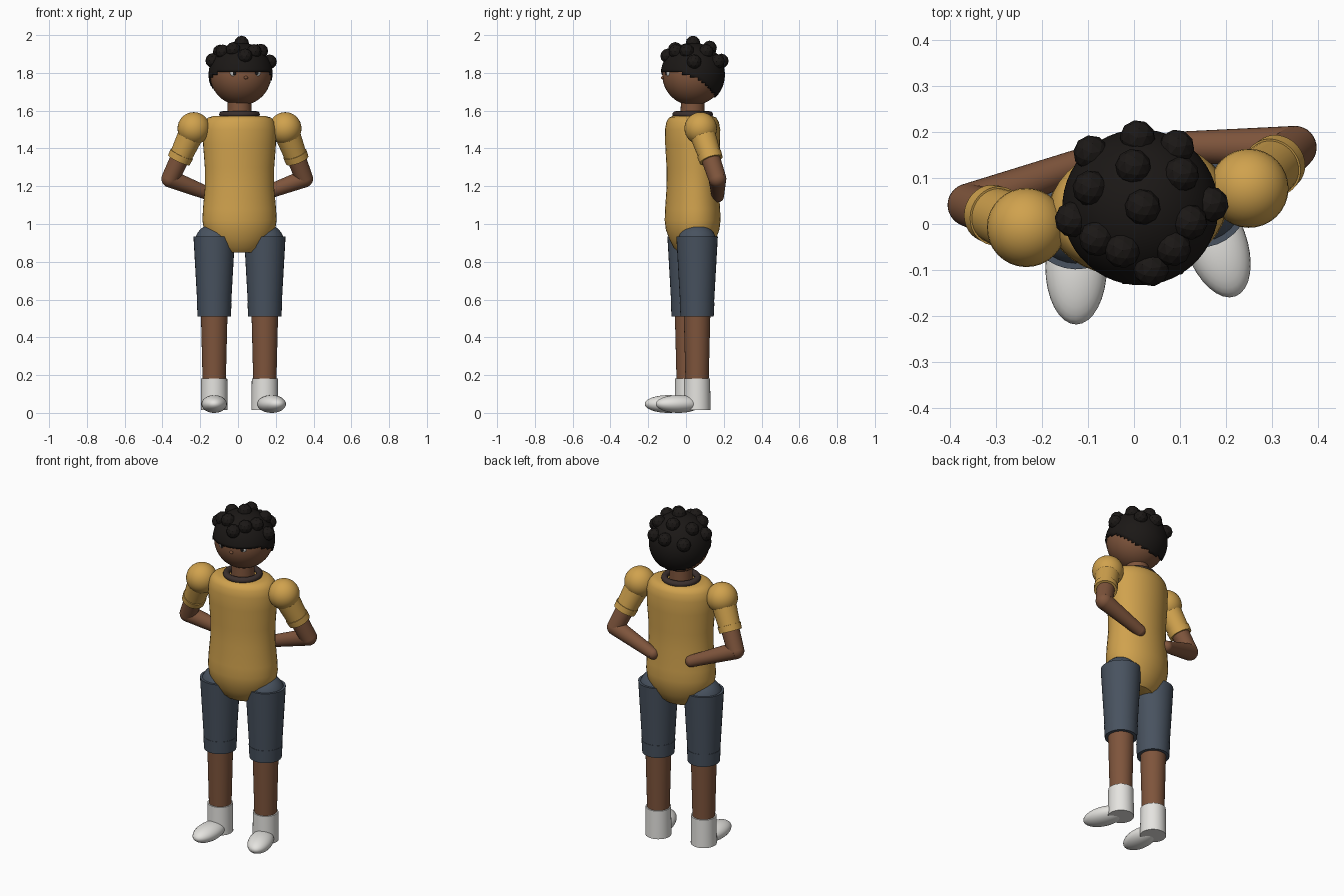
import bpy, bmesh, math
from mathutils import Matrix, Vector

if "Cube" in bpy.data.objects:
    bpy.data.objects.remove(bpy.data.objects["Cube"])

# The whole figure is turned slightly to its side
BODY = Matrix.Translation((0.008, 0.035, 0)) @ Matrix.Rotation(math.radians(10), 4, 'Z')


def material(name, r, g, b):
    m = bpy.data.materials.new(name)
    m.diffuse_color = (r, g, b, 1)
    m.use_nodes = True
    m.node_tree.nodes["Principled BSDF"].inputs["Base Color"].default_value = m.diffuse_color
    return m


SKIN = material("skin", 0.21, 0.09, 0.045)
SHIRT = material("shirt", 0.63, 0.36, 0.075)
SHORTS = material("shorts", 0.065, 0.085, 0.115)
WHITE = material("white", 0.78, 0.77, 0.74)
HAIR = material("hair", 0.011, 0.009, 0.008)
COLLAR = material("collar", 0.045, 0.03, 0.027)


def finish(name, bm, mat, local):
    bmesh.ops.recalc_face_normals(bm, faces=bm.faces)
    mesh = bpy.data.meshes.new(name)
    bm.to_mesh(mesh)
    bm.free()
    mesh.materials.append(mat)
    ob = bpy.data.objects.new(name, mesh)
    bpy.context.collection.objects.link(ob)
    ob.matrix_world = BODY @ local
    return ob


def ball(name, loc, radii, mat, turn=0, seg=32):
    bm = bmesh.new()
    bmesh.ops.create_uvsphere(bm, u_segments=seg, v_segments=seg // 2, radius=1)
    local = Matrix.Translation(loc) @ Matrix.Rotation(turn, 4, 'Z')
    bmesh.ops.scale(bm, vec=radii, verts=bm.verts)
    return finish(name, bm, mat, local)


def lathe(name, profile, mat, local=Matrix(), squash=1.0, closed=False, seg=40):
    """Spin (radius, z) points around z; ends are capped unless closed into a ring."""
    bm = bmesh.new()
    rings = [[bm.verts.new((r * math.cos(a), r * squash * math.sin(a), z))
              for a in (2 * math.pi * i / seg for i in range(seg))] for r, z in profile]
    pairs = list(zip(rings, rings[1:]))
    if closed:
        pairs.append((rings[-1], rings[0]))
    else:
        bm.faces.new(rings[0])
        bm.faces.new(rings[-1])
    for a, b in pairs:
        for i in range(seg):
            j = (i + 1) % seg
            bm.faces.new((a[i], a[j], b[j], b[i]))
    return finish(name, bm, mat, local)


def limb(name, a, b, r1, r2, mat):
    """Tapered cylinder from a to b."""
    a, b = Vector(a), Vector(b)
    d = b - a
    local = Matrix.Translation(a) @ d.to_track_quat('Z', 'Y').to_matrix().to_4x4()
    return lathe(name, [(r1, 0), (r2, d.length)], mat, local, seg=32)


# Torso
lathe("torso", [(0.10, 0.85), (0.135, 0.875), (0.165, 0.92), (0.19, 0.97), (0.198, 1.02),
                (0.195, 1.08), (0.184, 1.2), (0.185, 1.3), (0.194, 1.42), (0.196, 1.5),
                (0.186, 1.54), (0.168, 1.563), (0.14, 1.572)], SHIRT, squash=0.74)

# Neck and collar
limb("neck", (0, 0, 1.55), (0, 0, 1.67), 0.064, 0.062, SKIN)
lathe("collar", [(0.09 + 0.018 * math.cos(t * math.pi / 6), 1.58 + 0.017 * math.sin(t * math.pi / 6))
                 for t in range(12)], COLLAR, closed=True)

# Head
HEAD = Vector((0.006, 0, 1.79))
ball("head", HEAD, (0.162,) * 3, SKIN, seg=48)
for s, side in ((-1, "right"), (1, "left")):
    ball(f"{side}_eye", HEAD + Vector((s * 0.062, -0.141, 0.012)), (0.02, 0.014, 0.022), WHITE, seg=16)
    ball(f"{side}_pupil", HEAD + Vector((s * 0.060, -0.153, 0.01)), (0.009, 0.006, 0.012), HAIR, seg=16)
ball("nose", HEAD + Vector((0, -0.16, -0.015)), (0.011, 0.011, 0.009), SKIN, seg=16)

# Hair cap with jagged hairline that drops toward the back
bm = bmesh.new()
bmesh.ops.create_uvsphere(bm, u_segments=48, v_segments=36, radius=0.17)
low = []
for f in bm.faces:
    c = f.calc_center_median()
    if c.z < 0.018 - 1.7 * (c.y + 0.16) ** 2:
        low.append(f)
bmesh.ops.delete(bm, geom=low, context='FACES')
cap = finish("hair_cap", bm, HAIR, Matrix.Translation(HEAD))
cap.modifiers.new("thickness", 'SOLIDIFY').thickness = 0.012

# Hair curls, placed on the cap from (x, y) offsets
curls = [(0, 0.09), (0.005, 0), (-0.085, 0.135), (-0.10, 0.06), (0.10, 0.115), (0.10, 0.055),
         (-0.15, 0.0), (0.152, -0.02), (-0.055, -0.085), (0.055, -0.10), (0.0, -0.135),
         (-0.105, -0.05), (0.10, -0.05), (0.02, 0.15)]
for i, (x, y) in enumerate(curls):
    bm = bmesh.new()
    bmesh.ops.create_icosphere(bm, subdivisions=2, radius=0.039)
    z = math.sqrt(max(0.168 ** 2 - x * x - y * y, 0.003))
    finish(f"hair_curl_{i + 1}", bm, HAIR, Matrix.Translation(HEAD + Vector((x, y, z))))

for s, side in ((-1, "right"), (1, "left")):
    # Arm with puffed sleeve, hand resting behind the back
    shoulder = Vector((s * 0.246, 0, 1.506))
    elbow = Vector((s * 0.36, 0.07, 1.24))
    hand = Vector((s * 0.115, 0.115, 1.148))
    ball(f"{side}_shoulder", shoulder, (0.086,) * 3, SHIRT)
    limb(f"{side}_sleeve", shoulder, shoulder.lerp(elbow, 0.6), 0.07, 0.059, SHIRT)
    limb(f"{side}_sleeve_cuff", shoulder.lerp(elbow, 0.51), shoulder.lerp(elbow, 0.63), 0.065, 0.063, SHIRT)
    limb(f"{side}_upper_arm", shoulder, elbow, 0.055, 0.047, SKIN)
    ball(f"{side}_elbow", elbow, (0.047,) * 3, SKIN)
    limb(f"{side}_forearm", elbow, hand, 0.047, 0.033, SKIN)
    ball(f"{side}_hand", hand, (0.033,) * 3, SKIN)

    # Leg with shorts
    x = s * 0.136
    ball(f"{side}_hip", (x, 0, 0.898), (0.104,) * 3, SHORTS)
    limb(f"{side}_shorts_leg", (x, 0, 0.935), (x, 0, 0.53), 0.11, 0.087, SHORTS)
    limb(f"{side}_shorts_cuff", (x, 0, 0.585), (x, 0, 0.51), 0.092, 0.088, SHORTS)
    limb(f"{side}_shin", (x, 0, 0.55), (x, 0, 0.15), 0.071, 0.061, SKIN)

    # Boot and rounded toe, pointing slightly outward
    limb(f"{side}_boot", (x, 0, 0.182), (x, 0, 0.015), 0.069, 0.071, WHITE)
    out = math.radians(10) * s
    ball(f"{side}_shoe", (x + 0.105 * math.sin(out), -0.105 * math.cos(out), 0.047),
         (0.067, 0.125, 0.047), WHITE, turn=out)

# Smooth shading with sharp rims
for ob in bpy.context.collection.objects:
    ob.select_set(not ob.name.startswith("hair_curl"))
    bpy.context.view_layer.objects.active = ob
bpy.ops.object.shade_smooth_by_angle(angle=math.radians(40))
